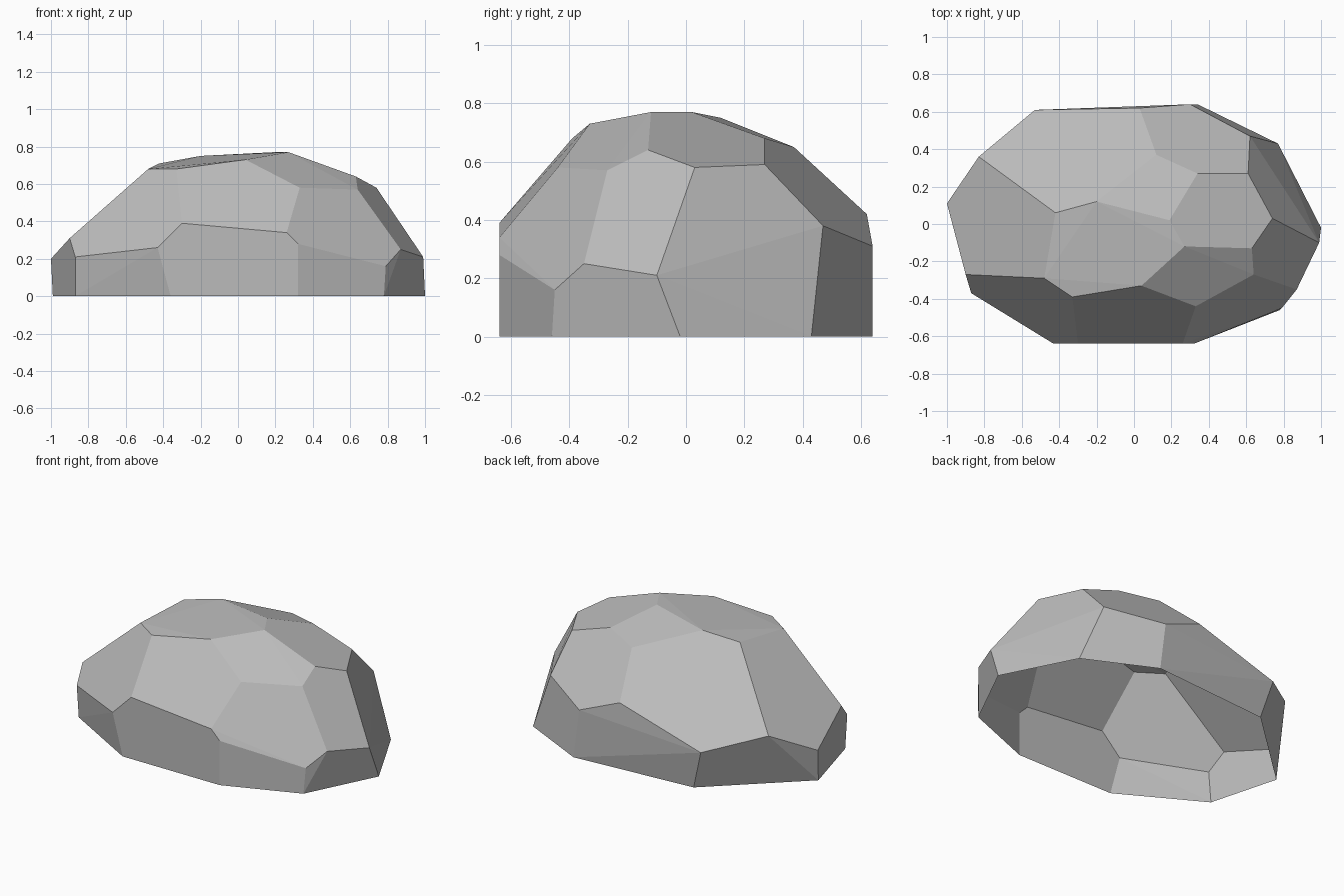
import bpy
import bmesh
from math import radians
from mathutils import Vector

default_cube = bpy.data.objects.get("Cube")
if default_cube:
    bpy.data.objects.remove(default_cube, do_unlink=True)

# Corner points of the chiselled boulder, ring by ring
ground_rim = [(x, y, 0) for x, y in (
    (-.99, .09), (-.87, -.35), (-.36, -.64), (.32, -.64), (.78, -.46),
    (1, -.02), (.77, .43), (.34, .64), (-.46, .58))]

lower_corners = [
    (-1, .11, .2), (-.9, -.27, .31), (-.87, -.37, .21), (-.43, -.64, .26),
    (-.3, -.64, .39), (.26, -.64, .34), (.32, -.64, .28), (.79, -.45, .16),
    (.87, -.35, .25), (.99, -.1, .21), (.62, .47, .38), (.3, .64, .31),
    (.03, .62, .42), (-.53, .61, .25), (-.83, .36, .34)]

shoulder_corners = [
    (.33, -.44, .58), (.64, -.27, .57), (.63, -.13, .64),
    (.74, .03, .58), (.61, .27, .59)]

crown_corners = [
    (-.42, .06, .71), (-.48, -.29, .68), (-.33, -.39, .68), (.04, -.33, .73),
    (.27, -.12, .77), (.19, .02, .77), (.34, .27, .68), (.12, .37, .65),
    (-.2, .12, .75)]


def make_material(name, colour):
    material = bpy.data.materials.new(name)
    material.use_nodes = True
    material.diffuse_color = colour
    shader = material.node_tree.nodes["Principled BSDF"]
    shader.inputs["Base Color"].default_value = colour
    shader.inputs["Roughness"].default_value = 0.9
    return material


def make_faceted_shell(name, corners, material):
    """Wrap the corners in flat facets and leave the underside open."""
    bm = bmesh.new()
    for corner in corners:
        bm.verts.new(Vector(corner))
    bmesh.ops.convex_hull(bm, input=bm.verts)

    # Merge the triangles that lie on one facet
    bmesh.ops.dissolve_limit(
        bm, angle_limit=radians(3), verts=bm.verts, edges=bm.edges)
    bmesh.ops.recalc_face_normals(bm, faces=bm.faces)

    # Open underside
    underside = [f for f in bm.faces if f.normal.z < -0.9]
    bmesh.ops.delete(bm, geom=underside, context="FACES")

    for face in bm.faces:
        face.smooth = False
    mesh = bpy.data.meshes.new(name)
    bm.to_mesh(mesh)
    bm.free()
    mesh.materials.append(material)
    shell = bpy.data.objects.new(name, mesh)
    bpy.context.collection.objects.link(shell)
    return shell


# Boulder
stone_grey = make_material("stone_grey", (0.5, 0.5, 0.5, 1))
make_faceted_shell(
    "boulder",
    ground_rim + lower_corners + shoulder_corners + crown_corners,
    stone_grey)
